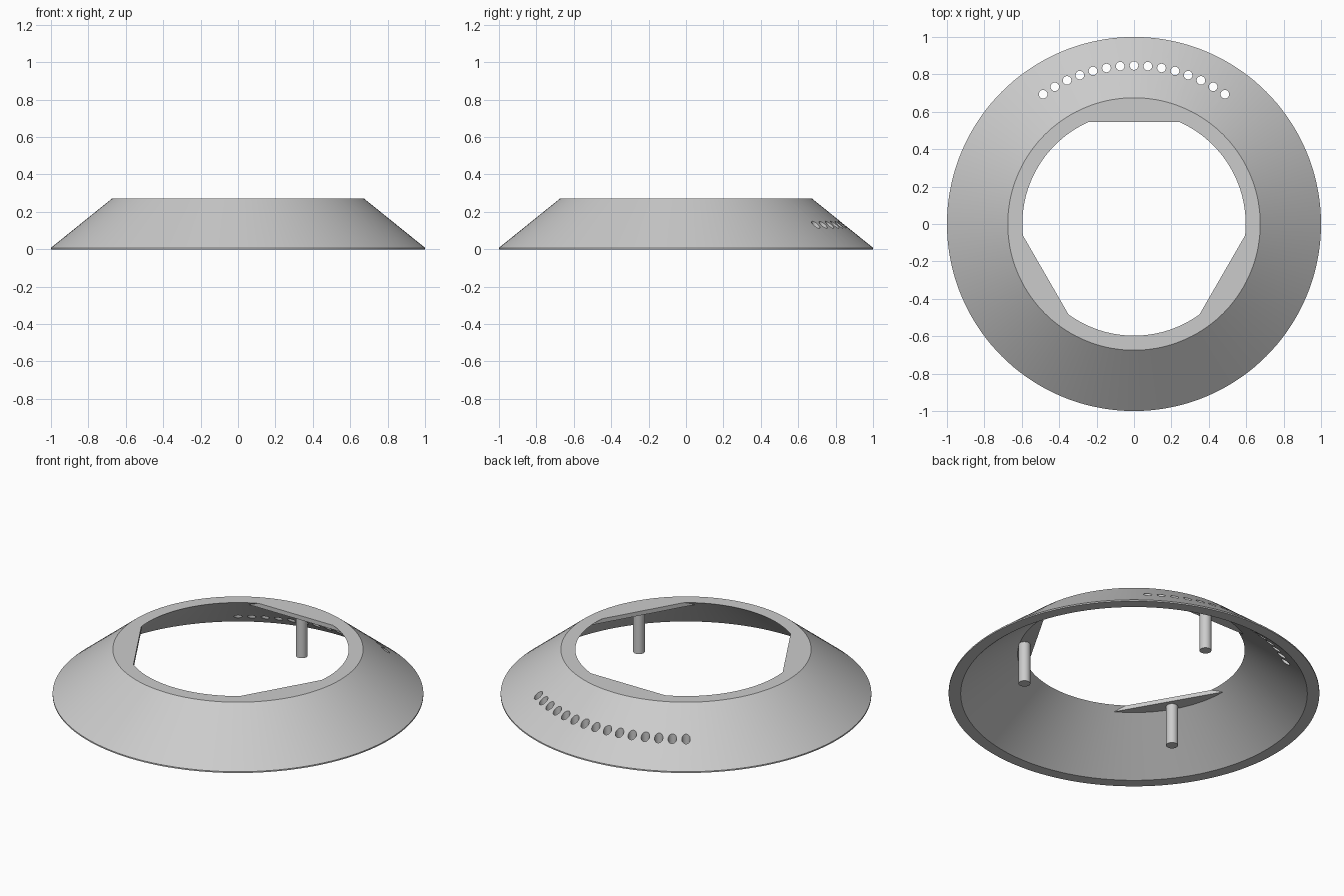
import bpy, bmesh
from math import sin, cos, pi, radians, acos

cube = bpy.data.objects.get("Cube")
if cube:
    bpy.data.objects.remove(cube, do_unlink=True)

HEIGHT = 0.27
HOLE_R = 0.597      # opening radius at the top
BASE_IN = 0.935     # inner radius at the bottom
SLOPE = (BASE_IN - HOLE_R) / HEIGHT
SEGMENTS = 144

grey = bpy.data.materials.new("light grey")
grey.use_nodes = True
colour = (0.6, 0.6, 0.6, 1)
grey.diffuse_color = colour
grey.node_tree.nodes["Principled BSDF"].inputs["Base Color"].default_value = colour


def add_object(name, bm):
    bmesh.ops.recalc_face_normals(bm, faces=bm.faces)
    mesh = bpy.data.meshes.new(name)
    bm.to_mesh(mesh)
    bm.free()
    mesh.materials.append(grey)
    obj = bpy.data.objects.new(name, mesh)
    bpy.context.collection.objects.link(obj)
    return obj


def smooth(obj):
    bpy.ops.object.select_all(action="DESELECT")
    obj.select_set(True)
    bpy.context.view_layer.objects.active = obj
    bpy.ops.object.shade_smooth_by_angle(angle=radians(30))


def add_cylinder(bm, x, y, low, high, radius, sides):
    made = bmesh.ops.create_cone(bm, cap_ends=True, segments=sides, radius1=radius,
                                 radius2=radius, depth=high - low)
    bmesh.ops.translate(bm, verts=made["verts"], vec=(x, y, (low + high) / 2))


# Conical shell: closed profile swept around z
profile = [(BASE_IN, 0), (1, 0), (1, 0.008), (0.675, HEIGHT), (HOLE_R, HEIGHT)]
bm = bmesh.new()
rings = [[bm.verts.new((r * cos(2 * pi * i / SEGMENTS), r * sin(2 * pi * i / SEGMENTS), z))
          for i in range(SEGMENTS)] for r, z in profile]
for k, ring in enumerate(rings):
    following = rings[(k + 1) % len(rings)]
    for i in range(SEGMENTS):
        j = (i + 1) % SEGMENTS
        bm.faces.new((ring[i], ring[j], following[j], following[i]))
shell = add_object("conical_shell", bm)

# Row of vertical drilled holes along the back
bm = bmesh.new()
for k in range(-7, 8):
    a = radians(90 + 5 * k)
    add_cylinder(bm, 0.847 * cos(a), 0.847 * sin(a), -0.1, 0.4, 0.023, 24)
cutter = add_object("hole_cutter", bm)
cut = shell.modifiers.new("drilled holes", "BOOLEAN")
cut.operation = "DIFFERENCE"
cut.solver = "EXACT"
cut.object = cutter
bpy.context.view_layer.objects.active = shell
bpy.ops.object.modifier_apply(modifier=cut.name)
bpy.data.objects.remove(cutter, do_unlink=True)
smooth(shell)

# Three flat tabs filling segments of the opening, each with a post below
CHORD = 0.545
THICK = 0.025
STEPS = 16
for side, degrees in (("back", 90), ("right", 210), ("left", 330)):
    middle = radians(degrees)
    bm = bmesh.new()
    loops = []
    for z in (HEIGHT - THICK, HEIGHT):
        radius = HOLE_R + SLOPE * (HEIGHT - z) + 0.001
        half = acos(CHORD / radius)
        angles = [middle - half + 2 * half * i / STEPS for i in range(STEPS + 1)]
        loops.append([bm.verts.new((radius * cos(a), radius * sin(a), z)) for a in angles])
    low, high = loops
    bm.faces.new(low)
    bm.faces.new(high)
    for i in range(-1, STEPS):
        bm.faces.new((low[i], low[i + 1], high[i + 1], high[i]))
    add_object(side + "_tab", bm)

    bm = bmesh.new()
    add_cylinder(bm, 0.6 * cos(middle), 0.6 * sin(middle), 0.003, HEIGHT - THICK / 2, 0.032, 32)
    smooth(add_object(side + "_post", bm))
